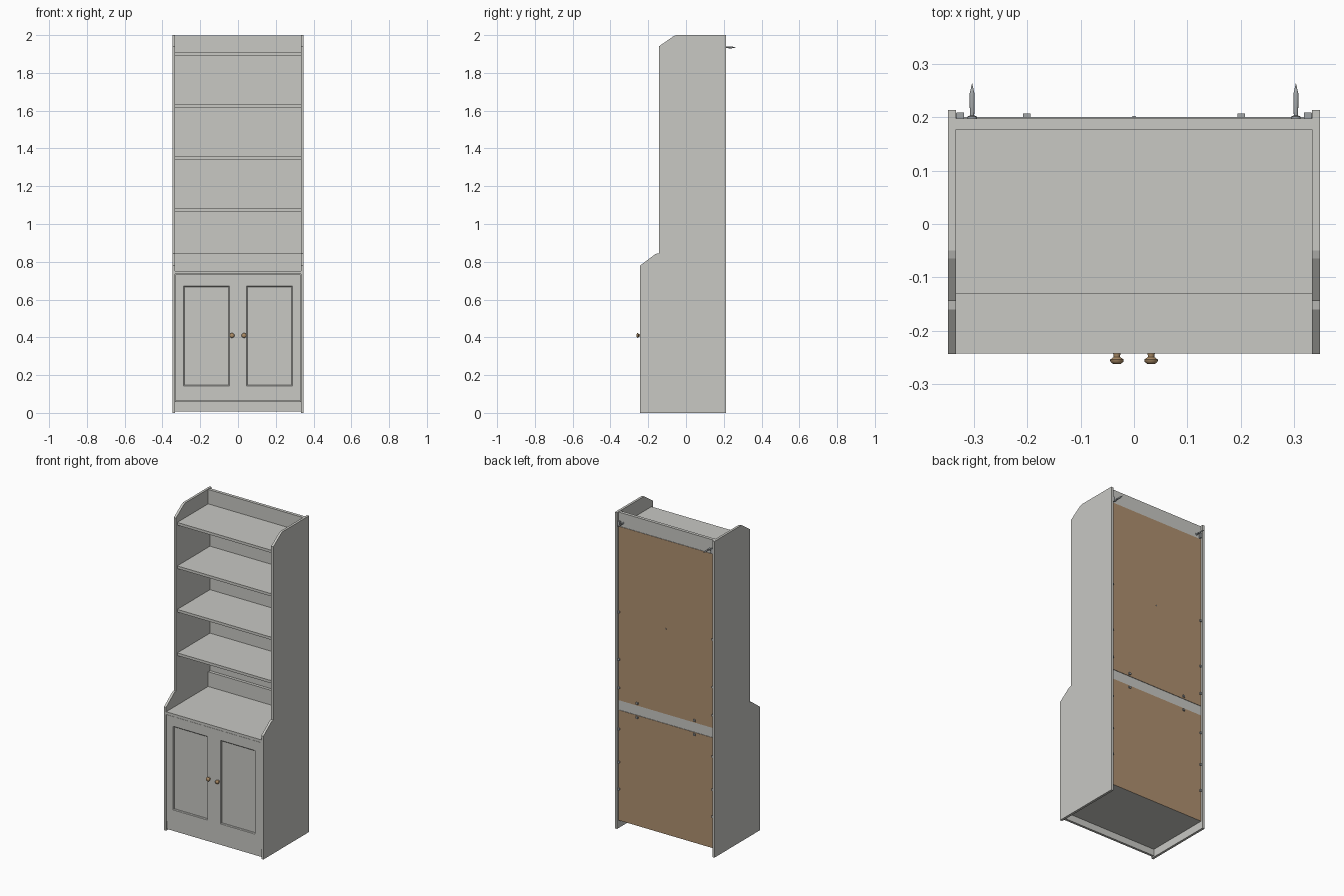
import bpy, bmesh, math
from mathutils import Matrix, Vector

if "Cube" in bpy.data.objects:
    bpy.data.objects.remove(bpy.data.objects["Cube"])


def material(name, r, g, b):
    m = bpy.data.materials.new(name)
    m.use_nodes = True
    m.diffuse_color = (r, g, b, 1)
    m.node_tree.nodes["Principled BSDF"].inputs["Base Color"].default_value = (r, g, b, 1)
    return m


GREY = material("pale grey paint", 0.58, 0.58, 0.55)
BROWN = material("brown fibreboard", 0.43, 0.28, 0.16)
BRASS = material("bronze knob", 0.42, 0.27, 0.14)
STEEL = material("steel", 0.36, 0.38, 0.39)


def finish(bm, name, *mats):
    bmesh.ops.recalc_face_normals(bm, faces=bm.faces)
    mesh = bpy.data.meshes.new(name)
    bm.to_mesh(mesh)
    bm.free()
    for m in mats:
        mesh.materials.append(m)
    ob = bpy.data.objects.new(name, mesh)
    bpy.context.collection.objects.link(ob)
    return ob


def box_mesh(x, y, z):
    bm = bmesh.new()
    lo, hi = Vector((x[0], y[0], z[0])), Vector((x[1], y[1], z[1]))
    mat = Matrix.Translation((lo + hi) / 2) @ Matrix.Diagonal((*(hi - lo), 1))
    bmesh.ops.create_cube(bm, size=1, matrix=mat)
    return bm


def box(name, x, y, z, mat=GREY):
    return finish(box_mesh(x, y, z), name, mat)


def turned(name, profile, loc, mat, direction):
    """Lathe (radius, length) pairs about the y axis."""
    bm = bmesh.new()
    verts = [bm.verts.new((r, direction * d, 0)) for r, d in profile]
    edges = [bm.edges.new(p) for p in zip(verts, verts[1:])]
    bmesh.ops.spin(bm, geom=verts + edges, cent=(0, 0, 0), axis=(0, 1, 0),
                   angle=math.tau, steps=16)
    bmesh.ops.remove_doubles(bm, verts=bm.verts, dist=0.0001)
    ob = finish(bm, name, mat)
    ob.location = loc
    bpy.ops.object.select_all(action="DESELECT")
    ob.select_set(True)
    bpy.context.view_layer.objects.active = ob
    bpy.ops.object.shade_smooth_by_angle(angle=math.radians(40))


INNER, OUTER = 0.333, 0.348
FRONT, BACK = -0.243, 0.213
WIDTH = (-INNER, INNER)

# Stepped side panels
OUTLINE = [(FRONT, 0), (FRONT, 0.78), (-0.16, 0.842), (-0.144, 0.845),
           (-0.144, 1.94), (-0.065, 1.995), (-0.05, 2), (BACK, 2), (BACK, 0)]
for side, s in (("left", 1), ("right", -1)):
    bm = bmesh.new()
    face = bm.faces.new([bm.verts.new((s * INNER, y, z)) for y, z in OUTLINE])
    new = bmesh.ops.extrude_face_region(bm, geom=[face])["geom"]
    bmesh.ops.translate(bm, vec=(s * (OUTER - INNER), 0, 0),
                        verts=[v for v in new if isinstance(v, bmesh.types.BMVert)])
    finish(bm, side + "_side_panel", GREY)

# Shelves, counter, base
for i, z in enumerate((1.065, 1.34, 1.615, 1.89)):
    box(f"shelf_{i + 1}", WIDTH, (-0.131, 0.196), (z, z + 0.017))
box("counter", WIDTH, (-0.242, 0.196), (0.735, 0.752))
box("cabinet_floor", WIDTH, (-0.222, 0.196), (0.05, 0.064))
box("plinth", WIDTH, (-0.235, -0.22), (0.008, 0.06))

# Back rails
box("top_back_rail", WIDTH, (0.177, 0.197), (1.9, 1.998))
box("counter_back_rail", WIDTH, (0.177, 0.197), (0.745, 0.845))

# Back boards: painted inside, bare outside
for name, z in (("lower_back_board", (0.05, 0.748)), ("upper_back_board", (0.81, 1.91))):
    bm = box_mesh(WIDTH, (0.196, 0.2), z)
    bm.normal_update()
    for f in bm.faces:
        f.material_index = int(f.normal.y > 0.5)
    finish(bm, name, GREY, BROWN)

# Doors with recessed panels
for side, s in (("left", 1), ("right", -1)):
    x0, x1 = sorted((s * 0.001, s * 0.332))
    bm = box_mesh((x0, x1), (-0.24, -0.222), (0.062, 0.733))
    bm.normal_update()
    front = min(bm.faces, key=lambda f: f.normal.y)
    bmesh.ops.inset_region(bm, faces=[front], thickness=0.062)
    # Taller bottom rail
    for v in front.verts:
        if v.co.z < 0.4:
            v.co.z = 0.143
        else:
            v.co.z = 0.672
    bmesh.ops.inset_region(bm, faces=[front], thickness=0.006, depth=-0.004)
    bmesh.ops.inset_region(bm, faces=[front], thickness=0.001, depth=-0.005)
    finish(bm, side + "_door", GREY)
    turned(side + "_knob",
           [(0, 0), (0.008, 0), (0.006, 0.006), (0.006, 0.009), (0.013, 0.014),
            (0.012, 0.018), (0.007, 0.022), (0, 0.022)],
           (s * 0.032, -0.24, 0.41), BRASS, -1)

    # Wall fixings and small back fasteners
    turned(side + "_wall_screw",
           [(0, 0), (0.009, 0), (0.009, 0.004), (0.004, 0.006), (0.005, 0.045), (0, 0.067)],
           (s * 0.303, 0.197, 1.935), STEEL, 1)
    box(side + "_wall_bracket", sorted((s * 0.318, s * 0.332)), (0.197, 0.209), (1.915, 1.945), STEEL)
    for i, z in enumerate((0.25, 0.42, 0.63, 0.89, 1.07, 1.37)):
        box(f"{side}_back_clip_{i + 1}", sorted((s * 0.322, s * 0.333)),
            (0.199, 0.207), (z - 0.006, z + 0.006), STEEL)
    for i, z in enumerate((0.735, 0.825)):
        box(f"{side}_rail_clip_{i + 1}", sorted((s * 0.194, s * 0.208)),
            (0.197, 0.207), (z - 0.006, z + 0.006), STEEL)
turned("shelf_nail", [(0, 0), (0.004, 0), (0.003, 0.002), (0, 0.002)], (0, 0.2, 1.35), STEEL, 1)
